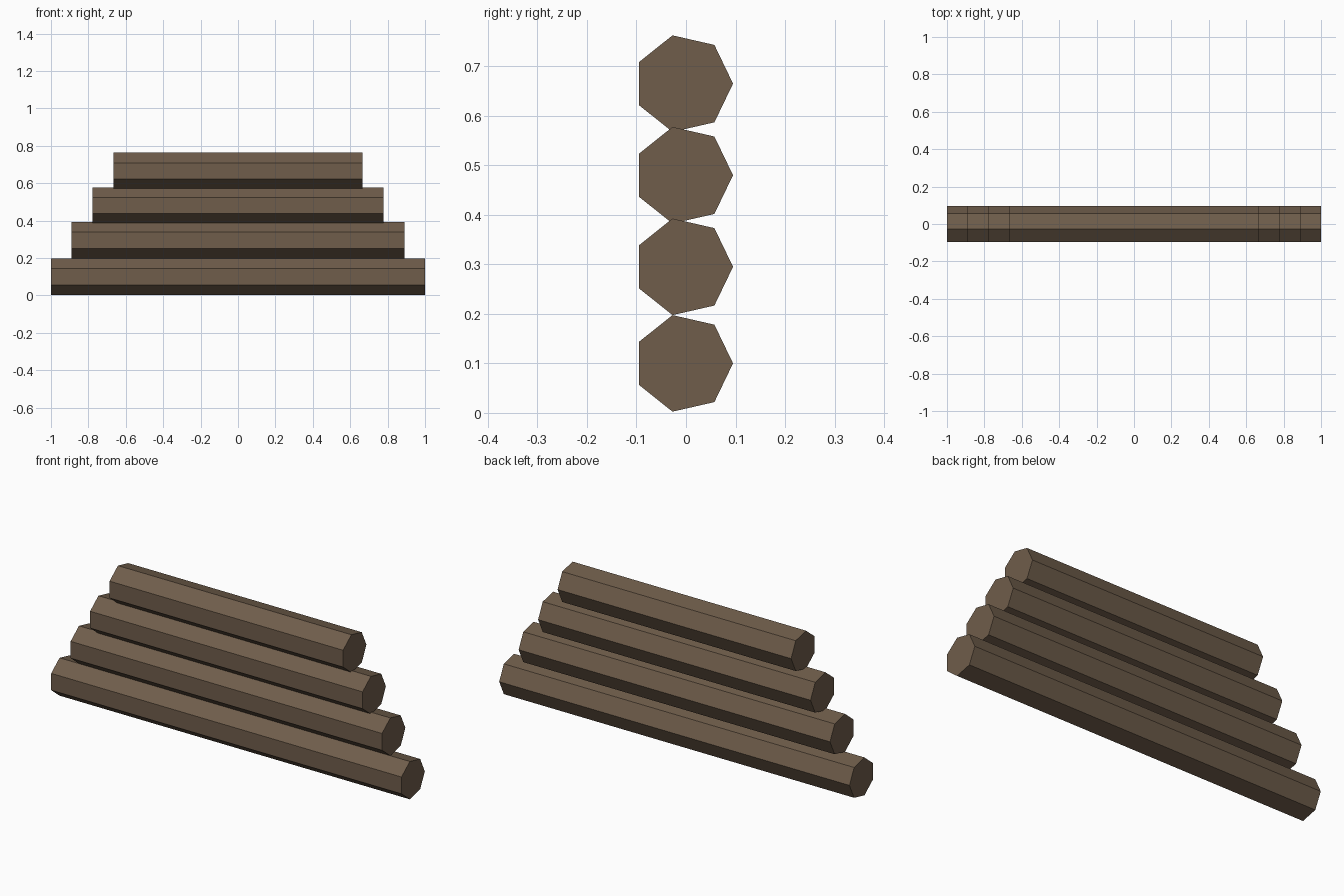
import bpy, bmesh, math

if "Cube" in bpy.data.objects:
    bpy.data.objects.remove(bpy.data.objects["Cube"])

bark = bpy.data.materials.new("brown_wood")
bark.diffuse_color = (0.16, 0.11, 0.07, 1)
bark.use_nodes = True
bark.node_tree.nodes["Principled BSDF"].inputs["Base Color"].default_value = bark.diffuse_color

SIDES, RADIUS, CENTRE_Y = 7, 0.1, -0.005


def add_log(name, half_length, z):
    """Seven-sided log lying along x, one corner pointing to +y."""
    bm = bmesh.new()
    rings = []
    for x in (-half_length, half_length):
        ring = []
        for i in range(SIDES):
            a = 2 * math.pi * i / SIDES
            ring.append(bm.verts.new((x, CENTRE_Y + RADIUS * math.cos(a),
                                      z + RADIUS * math.sin(a))))
        rings.append(ring)
        bm.faces.new(ring)
    for i in range(SIDES):
        j = (i + 1) % SIDES
        bm.faces.new((rings[0][i], rings[0][j], rings[1][j], rings[1][i]))
    bmesh.ops.recalc_face_normals(bm, faces=bm.faces)
    mesh = bpy.data.meshes.new(name)
    bm.to_mesh(mesh)
    bm.free()
    mesh.materials.append(bark)
    bpy.context.collection.objects.link(bpy.data.objects.new(name, mesh))


# Stack of logs, each shorter than the one below
for n, z in enumerate((0.1, 0.295, 0.48, 0.665)):
    add_log(f"log_{n + 1}", 1 - n / 9, z)
